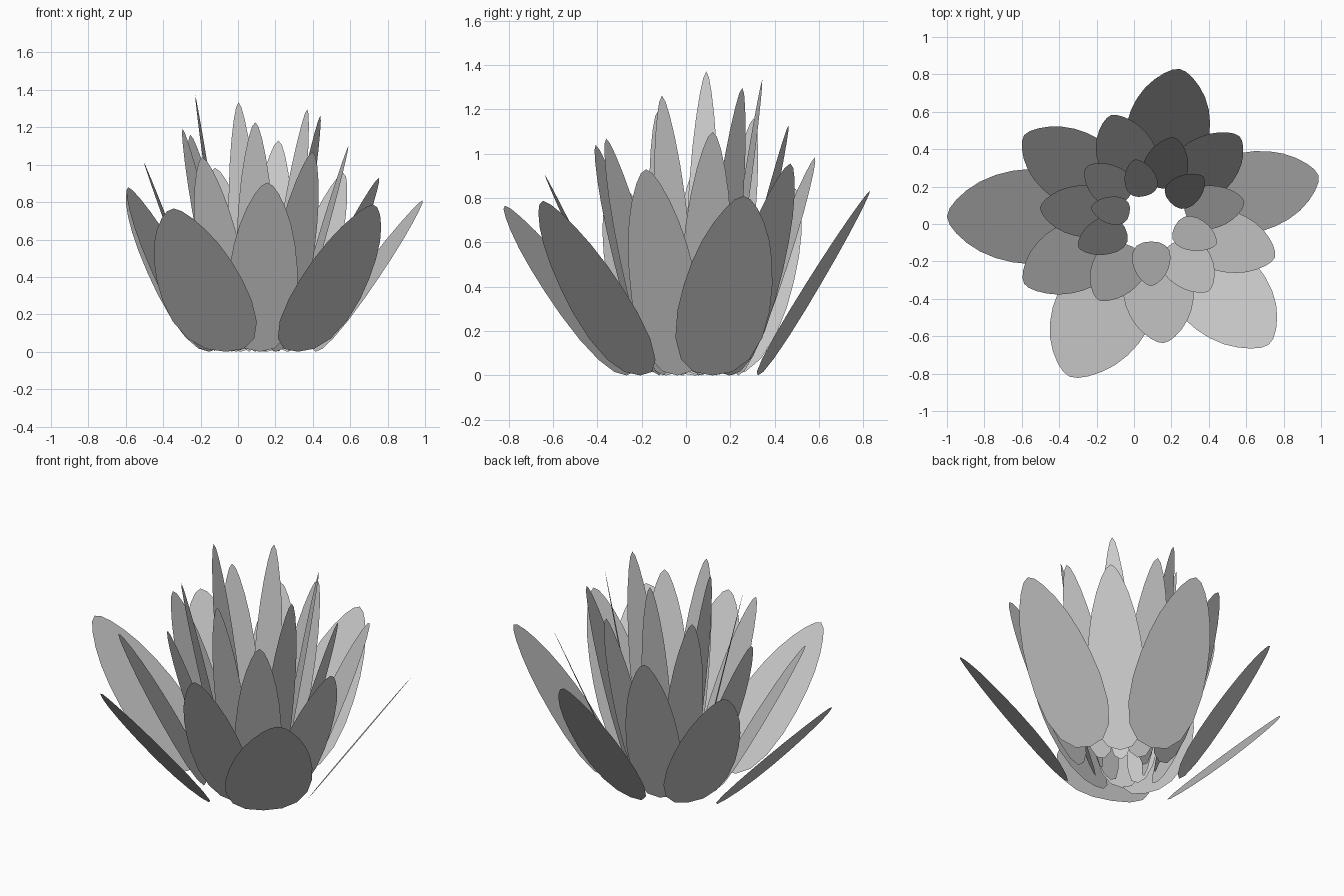
import bpy
from math import radians
from mathutils import Matrix

if "Cube" in bpy.data.objects:
    bpy.data.objects.remove(bpy.data.objects["Cube"])

# Half outline of one flat petal: (fraction along length, fraction of half width)
HALF = [(0.02, 0.42), (0.09, 0.74), (0.21, 0.94), (0.36, 1.0), (0.50, 0.96),
        (0.63, 0.87), (0.75, 0.73), (0.85, 0.55), (0.93, 0.35), (0.98, 0.17)]
OUTLINE = [(0, 0)] + HALF + [(1, 0)] + [(s, -w) for s, w in reversed(HALF)]

COUNT = 23
STEP = 65          # degrees between neighbouring petals of the spiral
BASE = 0.36        # foot radius relative to tip radius
HALF_WIDTH = 0.255  # half width relative to tip radius


def petal_mesh(name, matrix):
    """Flat leaning petal with tip radius 1 and height 1, moved by matrix."""
    verts = [(BASE + (1 - BASE) * s, HALF_WIDTH * w, s) for s, w in OUTLINE]
    mesh = bpy.data.meshes.new(name)
    mesh.from_pydata(verts, [], [list(range(len(verts)))])
    mesh.transform(matrix)
    mesh.update()
    return mesh


# The spiral is slightly wider in x than in y, and its axis is off centre
whole = Matrix.Translation((0.092, 0.04, 0)) @ Matrix.Diagonal((1.05, 0.96, 1, 1))

# Petals spiral inwards, each narrower and taller than the one before
for i in range(COUNT):
    radius = 1.04 * 0.9465 ** i
    height = 0.745 * 1.0281 ** i
    turn = Matrix.Rotation(radians(180 + STEP * i), 4, 'Z')
    size = Matrix.Diagonal((radius, radius, height, 1))
    name = f"petal_{i + 1:02d}"
    obj = bpy.data.objects.new(name, petal_mesh(name, whole @ turn @ size))
    bpy.context.collection.objects.link(obj)
